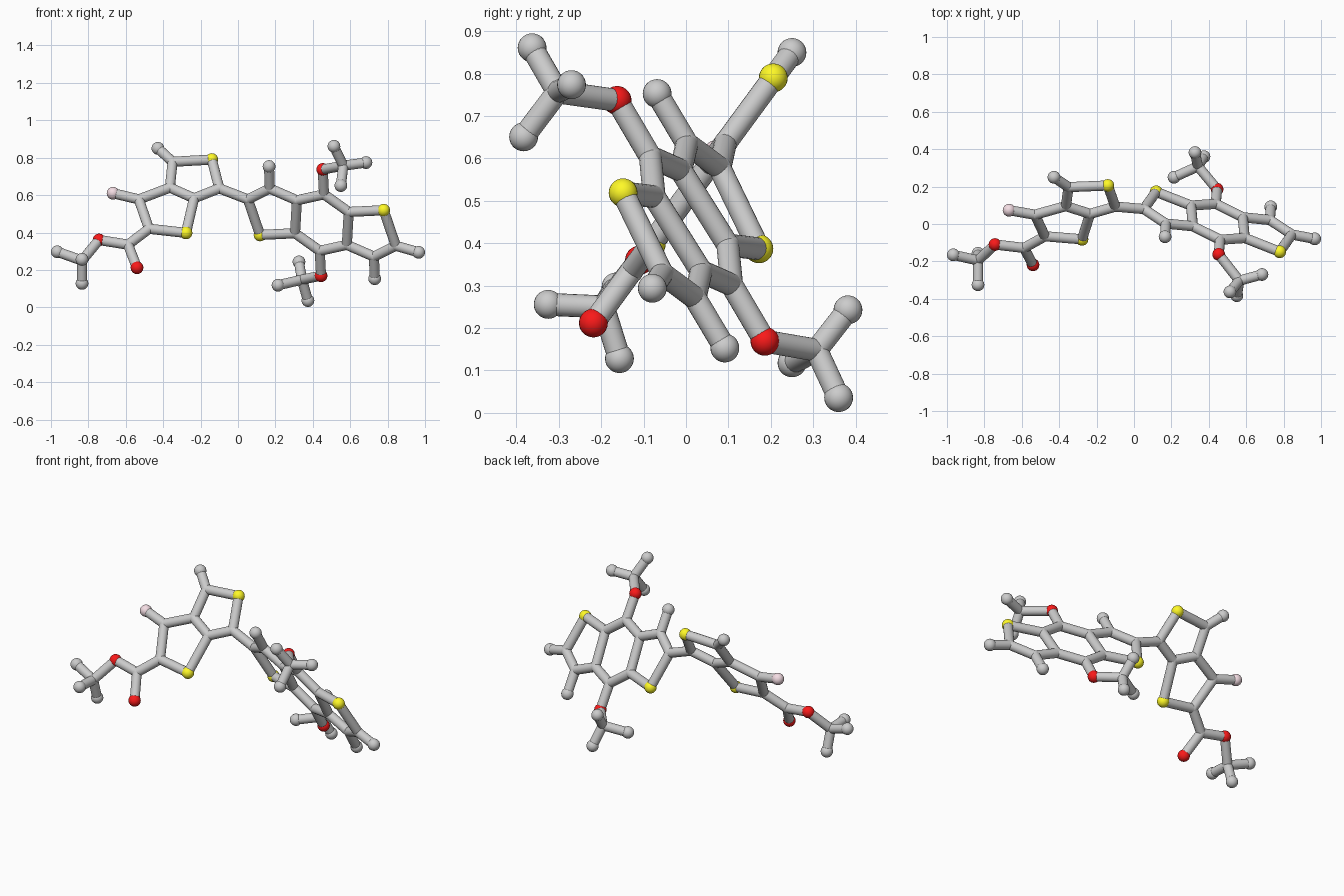
import bpy
from mathutils import Vector

if "Cube" in bpy.data.objects:
    bpy.data.objects.remove(bpy.data.objects["Cube"])

STICK, BALL = 0.027, 0.034

def left_plane(x, z):       # tilted plane of the two-ring side
    return Vector((x, -0.374 + 0.734 * z, z))

def right_plane(x, z):      # tilted plane of the three-ring side
    return Vector((x, 0.45 - 0.363 * x - 0.608 * z, z))

def mat(name, color):
    m = bpy.data.materials.new(name)
    m.diffuse_color = (*color, 1)
    m.use_nodes = True
    m.node_tree.nodes["Principled BSDF"].inputs["Base Color"].default_value = m.diffuse_color
    return m

YELLOW = mat("yellow", (1.0, 0.95, 0.02))
RED = mat("red", (0.95, 0.01, 0.01))
PINK = mat("pink", (0.9, 0.72, 0.77))

def finish(name, material=None):
    o = bpy.context.object
    o.name = name
    bpy.ops.object.shade_smooth_by_angle()
    if material:
        o.data.materials.append(material)

def ball(name, p, r=BALL, material=None):
    bpy.ops.mesh.primitive_uv_sphere_add(segments=24, ring_count=14, radius=r, location=p)
    finish(name, material)

def stick(p, q):
    d = q - p
    bpy.ops.mesh.primitive_cylinder_add(vertices=20, radius=STICK, depth=d.length,
                                        location=(p + q) / 2)
    bpy.context.object.rotation_euler = d.to_track_quat('Z', 'Y').to_euler()
    finish("bond_stick")

P, kind = {}, {}

# Two-ring side with its side group
for n, k, x, z in [("pa", "pink", -.668, .61), ("c1", "c", -.53, .577), ("c2", "c", -.476, .42),
                   ("s1", "s", -.278, .398), ("c3", "c", -.235, .583), ("c4", "c", -.364, .64),
                   ("c5", "c", -.35, .778), ("h5", "h", -.428, .85), ("s2", "s", -.14, .79),
                   ("c6", "c", -.10, .636), ("c7", "c", -.588, .335), ("o7", "o", -.54, .212),
                   ("o8", "o", -.743, .36)]:
    P[n], kind[n] = left_plane(x, z), k

# Three-ring side: half is listed, the other half is its point reflection
half = [("link", "c", .053, .577), ("s", "s", .118, .387), ("ch", "c", .17, .635),
        ("h", "h", .166, .753), ("up", "c", .315, .572), ("dn", "c", .305, .396),
        ("mid", "c", .46, .604), ("o", "o", .453, .737)]
for n, k, x, z in half:
    P[n + "A"], kind[n + "A"] = right_plane(x, z), k
    P[n + "B"], kind[n + "B"] = right_plane(.897 - x, .906 - z), k
P["hend"], kind["hend"] = right_plane(.966, .294), "h"

bonds = ("pa-c1 c1-c2 c2-s1 s1-c3 c3-c4 c4-c1 c4-c5 c5-h5 c5-s2 s2-c6 c6-c3 c2-c7 c7-o7 "
         "c7-o8 c6-linkA linkB-hend upA-dnA upB-dnB midA-dnB midB-dnA")
pairs = [b.split("-") for b in bonds.split()]
for e in "AB":
    pairs += [(a + e, b + e) for a, b in [("link", "s"), ("link", "ch"), ("ch", "h"), ("ch", "up"),
                                          ("s", "dn"), ("up", "mid"), ("mid", "o")]]

# Three-armed end groups: attached to, centre, three tips
for i, (root, c, tips) in enumerate([
    ("o8", (-.834, -.195, .25), [(-.966, -.165, .297), (-.834, -.325, .256), (-.834, -.157, .128)]),
    ("oA", (.563, -.303, .757), [(.513, -.363, .861), (.684, -.27, .774), (.55, -.383, .651)]),
    ("oB", (.342, .308, .148), [(.326, .382, .243), (.214, .25, .118), (.374, .36, .036)])]):
    m = f"m{i}"
    P[m], kind[m] = Vector(c), "c"
    pairs.append((root, m))
    for j, t in enumerate(tips):
        P[f"{m}t{j}"], kind[f"{m}t{j}"] = Vector(t), "h"
        pairs.append((m, f"{m}t{j}"))

# Balls and sticks
style = {"c": ("joint_ball", STICK * 1.03, None), "h": ("end_ball", BALL, None),
         "s": ("yellow_ball", BALL, YELLOW), "o": ("red_ball", BALL, RED),
         "pink": ("pink_ball", BALL, PINK)}
for n, p in P.items():
    name, r, material = style[kind[n]]
    ball(name, p, r, material)
for a, b in pairs:
    stick(P[a], P[b])
